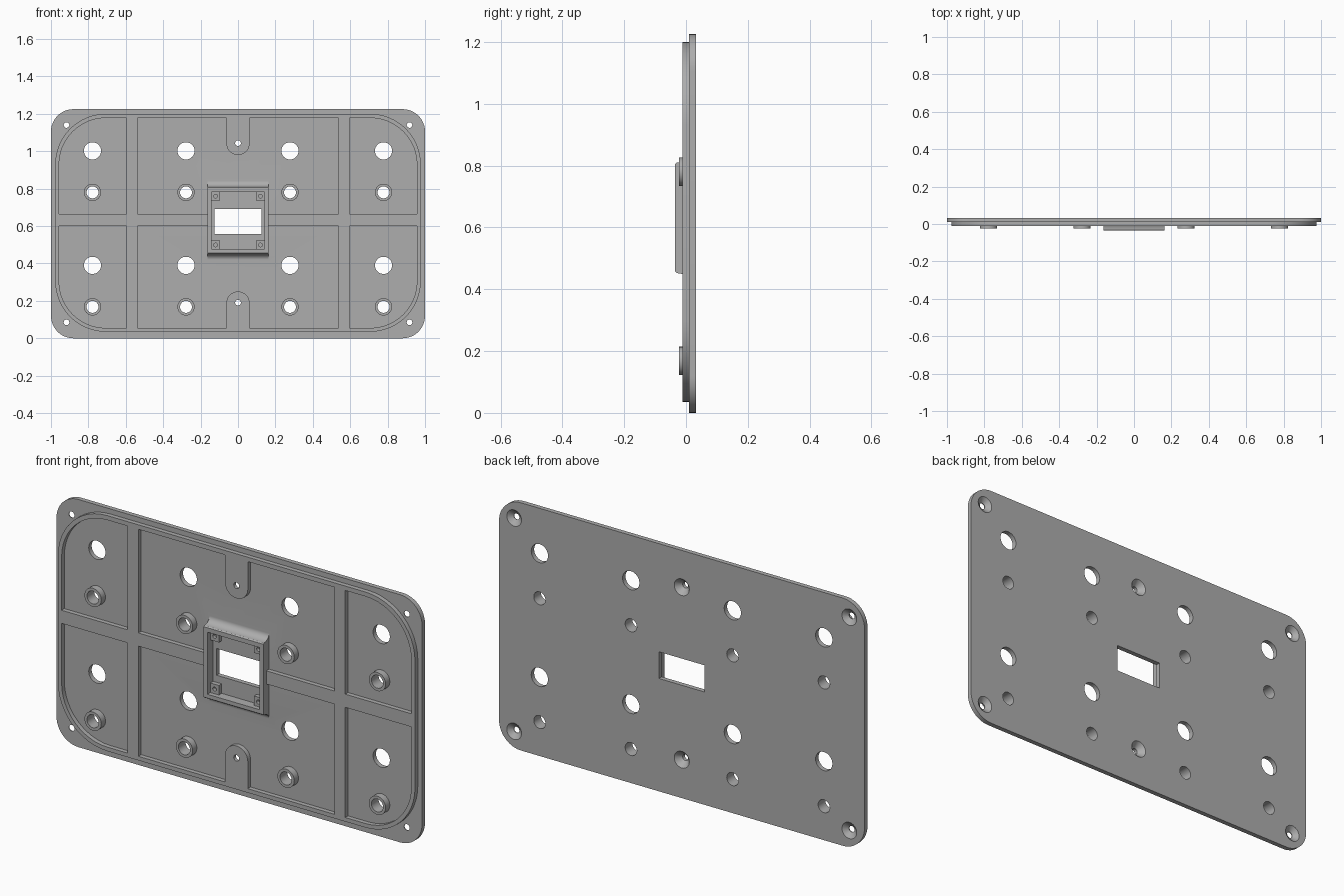
import bpy, bmesh
from math import sin, cos, pi
from mathutils import Vector

cube = bpy.data.objects.get("Cube")
if cube:
    bpy.data.objects.remove(cube, do_unlink=True)

grey = bpy.data.materials.new("matte_grey")
grey.use_nodes = True
grey.diffuse_color = (0.42, 0.42, 0.42, 1)
grey.node_tree.nodes["Principled BSDF"].inputs["Base Color"].default_value = grey.diffuse_color

MID = 0.6125                    # height of the centre line
BACK, FLOOR, RIB, BOSS, FRONT = 0.033, 0.01, -0.012, -0.023, -0.035
COLUMNS = (-0.778, -0.278, 0.278, 0.778)


def finish(name, bm):
    bmesh.ops.recalc_face_normals(bm, faces=bm.faces)
    mesh = bpy.data.meshes.new(name)
    bm.to_mesh(mesh)
    bm.free()
    mesh.materials.append(grey)
    obj = bpy.data.objects.new(name, mesh)
    bpy.context.collection.objects.link(obj)
    return obj


def extrude(name, points, offset):
    bm = bmesh.new()
    face = bm.faces.new([bm.verts.new(p) for p in points])
    new = bmesh.ops.extrude_face_region(bm, geom=[face], use_keep_orig=True)
    bmesh.ops.translate(bm, vec=Vector(offset),
                        verts=[v for v in new["geom"] if isinstance(v, bmesh.types.BMVert)])
    return finish(name, bm)


def slab(name, x0, x1, z0, z1, y0, y1, radius=0):
    """Upright slab with optionally rounded corners."""
    points, steps = [], 12 if radius else 0
    corners = ((x1, z1, -1, -1), (x0, z1, 1, -1), (x0, z0, 1, 1), (x1, z0, -1, 1))
    for k, (x, z, sx, sz) in enumerate(corners):
        for i in range(steps + 1):
            a = (k + i / max(steps, 1)) * pi / 2
            points.append((x + radius * (sx + cos(a)) if radius else x, y0,
                           z + radius * (sz + sin(a)) if radius else z))
    return extrude(name, points, (0, y1 - y0, 0))


def cone(name, x, z, y0, y1, r0, r1=None):
    """Round part along y, from radius r0 at y0 to r1 at y1."""
    r1 = r0 if r1 is None else r1
    bm = bmesh.new()
    rings = [[bm.verts.new((x + r * cos(i * pi / 16), y, z + r * sin(i * pi / 16)))
              for i in range(32)] for y, r in ((y0, r0), (y1, r1))]
    for i in range(32):
        j = (i + 1) % 32
        bm.faces.new((rings[0][i], rings[0][j], rings[1][j], rings[1][i]))
    for ring in rings:
        bm.faces.new(ring)
    return finish(name, bm)


def combine(target, tool, operation):
    mod = target.modifiers.new("combine", "BOOLEAN")
    mod.operation, mod.solver, mod.object = operation, "EXACT", tool
    bpy.context.view_layer.objects.active = target
    bpy.ops.object.modifier_apply(modifier=mod.name)
    bpy.data.objects.remove(tool, do_unlink=True)


def add(target, tool):
    combine(target, tool, "UNION")


def cut(target, tool):
    combine(target, tool, "DIFFERENCE")


# Back plate and raised step
plate = slab("mounting_plate", -1, 1, 0, 1.225, FLOOR, BACK, 0.12)
add(plate, slab("step", -0.977, 0.977, 0.035, 1.2, RIB, 0.02, 0.27))

# Pockets, leaving the ribs and the two rounded screw tongues standing
pocket = slab("pocket", -0.957, 0.957, 0.055, 1.178, -0.1, FLOOR, 0.25)
cut(pocket, slab("cross_rib", -1.1, 1.1, 0.6, 0.665, -0.2, 0.2))
for s in (-1, 1):
    x = s * 0.566
    cut(pocket, slab("upright_rib", x - 0.029, x + 0.029, -0.1, 1.4, -0.2, 0.2))
cut(pocket, slab("top_tongue", -0.062, 0.062, 0.98, 1.5, -0.2, 0.2, 0.0615))
cut(pocket, slab("bottom_tongue", -0.062, 0.062, -0.3, 0.25, -0.2, 0.2, 0.0615))
cut(plate, pocket)

# Central frame with concave flared top and bottom
profile = []
for sign, top in ((1, 0.805), (-1, 0.457)):
    flare = [(FRONT, top)]
    for i in range(9):
        a = i * pi / 16
        flare.append((-0.029 + 0.039 * sin(a), top + sign * (0.005 + 0.032 * (1 - cos(a)))))
    flare.append((0.02, top + sign * 0.037))
    profile += flare if sign > 0 else flare[::-1]
add(plate, extrude("frame", [(-0.163, y, z) for y, z in profile], (0.326, 0, 0)))
cut(plate, slab("frame_pocket", -0.143, 0.143, 0.476, 0.783, -0.1, FLOOR))
cut(plate, slab("window", -0.125, 0.125, 0.558, 0.69, -0.1, 0.1))

# Corner pads inside the frame, each with a blind hole
for sx in (-1, 1):
    for z in (0.499, 0.76):
        x = sx * 0.12
        add(plate, slab("pad", x - 0.024, x + 0.024, z - 0.024, z + 0.024, -0.012, 0.015))
        cut(plate, cone("pad_hole", x, z, -0.1, 0.005, 0.01))

# Large holes and hollow bosses
for x in COLUMNS:
    for z in (0.39, 1.002):
        cut(plate, cone("large_hole", x, z, -0.1, 0.1, 0.046))
    for z in (0.168, 0.78):
        add(plate, cone("boss", x, z, BOSS, 0.02, 0.046))
        cut(plate, cone("boss_hole", x, z, -0.1, 0.1, 0.032))

# Screw holes, countersunk from the back
for x, z, deep in [(sx * 0.917, z, 0.014) for sx in (-1, 1) for z in (0.085, 1.14)] + \
                  [(0, 0.19, 0.005), (0, 1.043, 0.005)]:
    cut(plate, cone("screw_hole", x, z, -0.1, 0.1, 0.015))
    cut(plate, cone("countersink", x, z, deep, BACK + 0.002, 0.015, 0.043))

bpy.ops.object.select_all(action="DESELECT")
plate.select_set(True)
bpy.context.view_layer.objects.active = plate
bpy.ops.object.shade_smooth_by_angle(angle=0.5)
